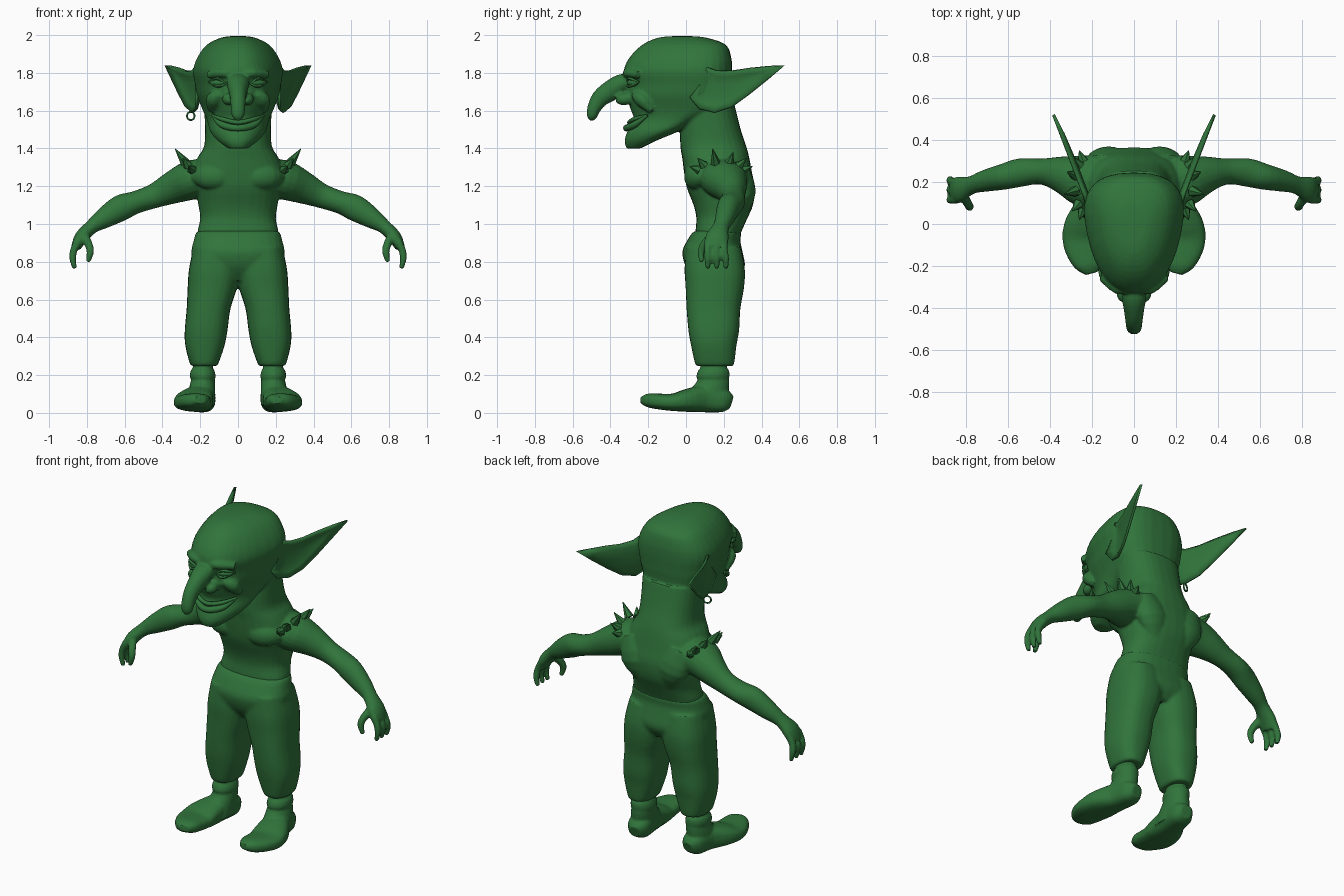
import bpy, bmesh, math
from mathutils import Vector

green = bpy.data.materials.new("goblin green")
green.diffuse_color = (0.03, 0.175, 0.044, 1)


def select(obs):
    bpy.ops.object.select_all(action='DESELECT')
    for o in obs:
        o.select_set(True)
    bpy.context.view_layer.objects.active = obs[0]


def finish(name, bm, angle=50):
    bmesh.ops.recalc_face_normals(bm, faces=bm.faces)
    me = bpy.data.meshes.new(name)
    bm.to_mesh(me)
    bm.free()
    ob = bpy.data.objects.new(name, me)
    bpy.context.collection.objects.link(ob)
    me.materials.append(green)
    select([ob])
    bpy.ops.object.shade_smooth_by_angle(angle=math.radians(angle))
    return ob


def fuse(name, parts, voxel, rounds):
    """Join overlapping parts into one smooth skin."""
    select(parts)
    bpy.ops.object.join()
    ob = parts[0]
    ob.name = name
    ob.data.remesh_voxel_size = voxel
    bpy.ops.object.voxel_remesh()
    sm = ob.modifiers.new("soften", 'SMOOTH')
    sm.factor, sm.iterations = 0.5, rounds
    bpy.ops.object.shade_smooth()


def spline(rows, steps):
    """Catmull-Rom interpolation through rows of numbers."""
    out = []
    for i in range(len(rows) - 1):
        a, b, c, d = [rows[min(max(i + k, 0), len(rows) - 1)] for k in (-1, 0, 1, 2)]
        for t in (j / steps for j in range(steps)):
            out.append([0.5 * (2*q + (r-p)*t + (2*p-5*q+4*r-s)*t*t + (3*q-p-3*r+s)*t**3)
                        for p, q, r, s in zip(a, b, c, d)])
    return out + [list(rows[-1])]


def loft(name, rows, side=(1, 0, 0), axis=None, n=20, power=2.0, taper=0, steps=3):
    """Skin rings (x, y, z, half width, half depth); axis fixes the ring normal."""
    bm = bmesh.new()
    rows = spline(rows, steps)
    pts = [Vector(r[:3]) for r in rows]
    rings = []
    for i, r in enumerate(rows):
        t = Vector(axis) if axis else pts[min(i+1, len(pts)-1)] - pts[max(i-1, 0)]
        v = t.normalized().cross(Vector(side)).normalized()
        u = v.cross(t.normalized())
        ring = []
        for k in range(n):
            a = 2 * math.pi * k / n
            c, s = math.cos(a), math.sin(a)
            c = math.copysign(abs(c) ** (2 / power), c)
            s = math.copysign(abs(s) ** (2 / power), s)
            ring.append(bm.verts.new(pts[i] + u*c*max(r[3], .002)*(1 + taper*s)
                                     + v*s*max(r[4], .002)))
        rings.append(ring)
    for p, q in zip(rings, rings[1:]):
        for k in range(n):
            bm.faces.new((p[k], p[(k+1) % n], q[(k+1) % n], q[k]))
    bm.faces.new(rings[0])
    bm.faces.new(rings[-1])
    return finish(name, bm)


def stack(name, rows, s=1, **kw):
    """Horizontal rings given as (x0, x1, y front, y back, z), mirrored by s."""
    return loft(name, [(s*(a+b)/2, (c+d)/2, z, (b-a)/2, (d-c)/2) for a, b, c, d, z in rows],
                axis=(0, 0, 1), **kw)


def cone(name, base, tip, r):
    b, t = Vector(base), Vector(tip)
    bm = bmesh.new()
    bmesh.ops.create_cone(bm, cap_ends=True, segments=6, radius1=r, radius2=0.002,
                          depth=(t - b).length)
    q = (t - b).to_track_quat('Z', 'Y')
    for v in bm.verts:
        v.co = q @ v.co + (b + t) / 2
    return finish(name, bm, 30)


# Torso and neck
skin = [stack("body", [
    (-.20, .20, .06, .27, .88), (-.215, .215, .05, .29, .95), (-.20, .20, .055, .325, 1.03),
    (-.21, .21, .04, .355, 1.10), (-.225, .225, .005, .365, 1.19), (-.245, .245, -.01, .35, 1.27),
    (-.215, .215, -.02, .335, 1.35), (-.18, .18, -.03, .32, 1.41),
    (-.175, .175, -.03, .29, 1.50), (-.18, .18, -.02, .255, 1.64)], n=28, power=2.4)]
# Head with narrow face and jaw
skin.append(stack("head", [
    (-.05, .05, -.315, -.24, 1.40), (-.10, .10, -.325, -.16, 1.44),
    (-.14, .14, -.31, -.04, 1.49), (-.155, .155, -.275, .08, 1.55),
    (-.18, .18, -.295, .22, 1.61), (-.205, .205, -.315, .24, 1.68),
    (-.215, .215, -.315, .243, 1.74), (-.225, .225, -.33, .245, 1.81),
    (-.205, .205, -.30, .24, 1.88), (-.155, .155, -.23, .21, 1.95),
    (-.08, .08, -.14, .10, 1.988), (-.02, .02, -.04, .0, 1.995)], n=32, power=2.5, taper=.26))
# Hooked nose
skin.append(loft("nose", [
    (0, -.27, 1.77, .055, .03), (0, -.34, 1.745, .06, .05), (0, -.40, 1.705, .05, .055),
    (0, -.455, 1.665, .042, .047), (0, -.488, 1.61, .038, .036), (0, -.497, 1.57, .032, .028),
    (0, -.497, 1.548, .014, .012)]))
for s in (-1, 1):
    # Chest muscle and shoulder blade
    skin.append(loft("chest", [(s*.02, .05, 1.24, .02, .03), (s*.09, .045, 1.25, .055, .065),
                               (s*.17, .06, 1.25, .055, .065), (s*.23, .10, 1.25, .03, .03)],
                     side=(0, 1, 0)))
    skin.append(loft("shoulder_blade", [(s*.09, .29, 1.05, .04, .03), (s*.12, .305, 1.17, .10, .065),
                                        (s*.16, .285, 1.30, .07, .045)]))
    # Nostrils, brows and cheeks
    skin.append(loft("nostril", [(s*.05, -.28, 1.67, .025, .03), (s*.05, -.335, 1.66, .034, .032),
                                 (s*.035, -.365, 1.66, .02, .02)]))
    skin.append(loft("brow", [(s*.02, -.31, 1.79, .02, .02), (s*.08, -.305, 1.80, .028, .026),
                              (s*.155, -.25, 1.79, .02, .02)], side=(0, 1, 0)))
    skin.append(loft("cheek", [(s*.09, -.275, 1.69, .02, .02), (s*.125, -.235, 1.66, .045, .04),
                               (s*.14, -.18, 1.60, .02, .02)]))
    # Arm from shoulder to palm
    skin.append(loft("arm", [
        (s*.14, .19, 1.25, .13, .09), (s*.24, .205, 1.235, .125, .105),
        (s*.34, .235, 1.195, .09, .088), (s*.44, .25, 1.15, .062, .066),
        (s*.54, .245, 1.115, .068, .06), (s*.62, .225, 1.085, .062, .07),
        (s*.71, .205, 1.03, .052, .055), (s*.775, .185, .985, .043, .038),
        (s*.83, .165, .93, .062, .036), (s*.858, .155, .875, .06, .026)],
        side=(0, 1, 0)))
    # Fingers and thumb
    for j in range(3):
        y = .115 + j * .044
        skin.append(loft("finger", [(s*.845, y, .91, .02, .022), (s*.87, y, .86, .019, .02),
                                    (s*.875, y + .004*j, .815, .018, .018),
                                    (s*.865, y + .004*j, .765, .012, .012)],
                         side=(0, 1, 0), n=10))
    skin.append(loft("thumb", [(s*.81, .13, .93, .022, .024), (s*.79, .095, .89, .022, .022),
                               (s*.782, .08, .85, .018, .02), (s*.795, .083, .80, .013, .013)],
                     side=(0, 1, 0), n=10))
fuse("body", skin, .009, 6)

# Grinning lips
for name, zc, yc, r in (("upper_lip", 1.538, -.30, .012), ("lower_lip", 1.508, -.315, .018)):
    loft(name, [(-.135, -.205, 1.575, .006, .006), (-.085, -.272, zc + .018, r, r),
                (0, yc, zc, r, r), (.085, -.272, zc + .018, r, r),
                (.135, -.205, 1.575, .006, .006)], side=(0, 1, 0), n=10, steps=5)

for s in (-1, 1):
    # Eyes with lids
    bm = bmesh.new()
    bmesh.ops.create_uvsphere(bm, u_segments=16, v_segments=10, radius=1)
    for v in bm.verts:
        v.co = Vector((s*(.11 + v.co.x*.04), -.283 + v.co.y*.025 + v.co.x*.018, 1.748 + v.co.z*.02))
    finish("eye", bm)
    for name, dz in (("upper_lid", .022), ("lower_lid", -.02)):
        loft(name, [(s*.065, -.305, 1.742, .004, .005), (s*.11, -.302, 1.748 + dz, .011, .008),
                    (s*.155, -.25, 1.752, .004, .005)], side=(0, 1, 0), n=8, steps=4)

    # Long pointed ear: a thin cupped blade
    edge = [(.02, 1.67), (.07, 1.61), (.15, 1.59), (.24, 1.62), (.33, 1.685), (.43, 1.765),
            (.52, 1.84), (.44, 1.835), (.34, 1.825), (.24, 1.81), (.16, 1.81), (.11, 1.83), (.08, 1.75)]
    bm = bmesh.new()
    loops = []
    for f, dx in ((1, 0), (.72, -.012), (.35, -.018)):
        loops.append([])
        for y, z in edge:
            y, z = .18 + (y - .18)*f, 1.71 + (z - 1.71)*f
            loops[-1].append(bm.verts.new((s*(.235 + .38*max(y - .13, -.04) + dx), y, z)))
    for p, q in zip(loops, loops[1:]):
        for k in range(len(edge)):
            m = (k + 1) % len(edge)
            bm.faces.new((p[k], p[m], q[m], q[k]))
    bm.faces.new(loops[-1])
    ear = finish("ear", bm)
    so = ear.modifiers.new("thickness", 'SOLIDIFY')
    so.thickness, so.offset = .014, 0

    # Spikes around the shoulder
    for a, length in ((-78, .035), (-48, .04), (-14, .075), (22, .055), (52, .045), (78, .035)):
        sa, ca = math.sin(math.radians(a)), math.cos(math.radians(a))
        base = (s*(.235 + .045*ca), .185 + .12*sa, 1.28 + .045*ca)
        d = Vector((s*.55*max(ca, .35), .6*sa, .75*max(ca, .25))).normalized()
        cone("shoulder_spike", base, Vector(base) + d*(length + .018), .027)

    # Boot: ankle shaft, cuff and outturned foot
    boot = [
        stack("boot", [(.12, .26, -.04, .21, .04), (.12, .262, .01, .225, .11),
                       (.122, .25, .06, .23, .17), (.13, .24, .07, .22, .22),
                       (.135, .24, .085, .215, .28)], s),
        stack("cuff", [(.13, .24, .07, .22, .165), (.118, .255, .055, .23, .19),
                       (.125, .25, .065, .228, .225), (.14, .235, .09, .21, .24)], s),
        loft("foot", [(s*.18, .24, .055, .035, .035), (s*.185, .20, .065, .065, .062),
                      (s*.20, .10, .075, .075, .072), (s*.228, .0, .065, .10, .06),
                      (s*.238, -.07, .056, .103, .046), (s*.228, -.14, .06, .09, .042),
                      (s*.21, -.20, .066, .065, .036), (s*.20, -.235, .068, .03, .018)],
             power=2.6)]
    fuse("boot", boot, .009, 3)

# Trousers
trousers = [stack("trousers", [
    (-.15, .15, .05, .27, .70), (-.22, .22, .0, .312, .77),
    (-.247, .247, -.02, .30, .85), (-.235, .235, .005, .288, .91), (-.222, .222, .035, .292, .955),
    (-.20, .20, .06, .27, .965)], n=28, power=2.4)]
for s in (-1, 1):
    trousers.append(stack("trouser_leg", [
        (.0, .235, .0, .29, .88), (-.01, .26, -.008, .312, .76), (.006, .267, -.002, .307, .66),
        (.04, .272, .003, .288, .55), (.055, .282, .012, .282, .44), (.07, .28, .026, .268, .36),
        (.10, .258, .045, .257, .27), (.112, .247, .055, .25, .248)], s, n=24, power=2.5))
fuse("trousers", trousers, .011, 6)

# Earring
bpy.ops.mesh.primitive_torus_add(major_radius=.022, minor_radius=.005, major_segments=16,
                                 minor_segments=6, location=(-.25, .15, 1.572),
                                 rotation=(math.pi / 2, 0, .4))
ring = bpy.context.object
ring.name = "earring"
ring.data.materials.append(green)
bpy.ops.object.shade_smooth()
